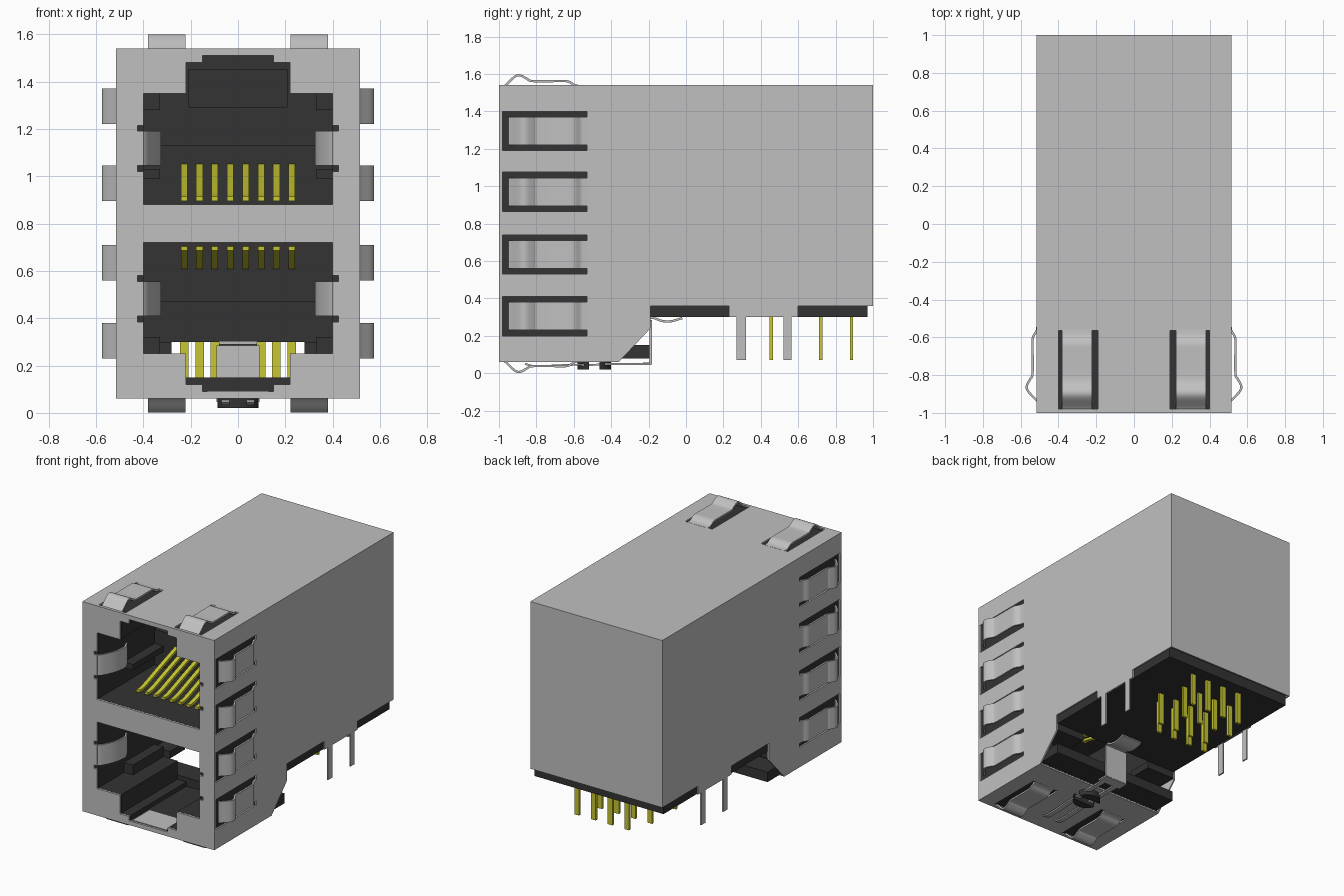
import bpy, bmesh, math
from mathutils import Vector
from mathutils.geometry import tessellate_polygon

if "Cube" in bpy.data.objects:
    bpy.data.objects.remove(bpy.data.objects["Cube"])


def material(name, rgb):
    m = bpy.data.materials.new(name)
    m.diffuse_color = (*rgb, 1)
    m.use_nodes = True
    m.node_tree.nodes["Principled BSDF"].inputs["Base Color"].default_value = m.diffuse_color
    return m


STEEL = material("shield_steel", (0.53, 0.53, 0.53))
BLACK = material("black_plastic", (0.033, 0.033, 0.033))
GOLD = material("gold_contact", (0.57, 0.57, 0.032))

# Maps profile coordinates (u, v) and depth w to x, y, z for each extrusion axis
AXES = {'x': lambda u, v, w: (w, u, v),
        'y': lambda u, v, w: (u, w, v),
        'z': lambda u, v, w: (u, v, w)}


def prism(name, loops, axis, lo, hi, mat, smooth=False):
    """Extrude an outline (first loop) with holes (other loops) along an axis."""
    place = AXES[axis]
    bm = bmesh.new()
    ends = [[], []]
    for loop in loops:
        rings = [[bm.verts.new(place(u, v, w)) for u, v in loop] for w in (lo, hi)]
        n = len(loop)
        for i in range(n):
            j = (i + 1) % n
            bm.faces.new((rings[0][i], rings[0][j], rings[1][j], rings[1][i]))
        ends[0] += rings[0]
        ends[1] += rings[1]
    tris = tessellate_polygon([[Vector((u, v, 0)) for u, v in lp] for lp in loops])
    for end in ends:
        for tri in tris:
            bm.faces.new([end[i] for i in tri])
    bmesh.ops.recalc_face_normals(bm, faces=bm.faces)
    mesh = bpy.data.meshes.new(name)
    bm.to_mesh(mesh)
    bm.free()
    mesh.materials.append(mat)
    ob = bpy.data.objects.new(name, mesh)
    bpy.context.collection.objects.link(ob)
    if smooth:
        bpy.ops.object.select_all(action='DESELECT')
        ob.select_set(True)
        bpy.context.view_layer.objects.active = ob
        bpy.ops.object.shade_smooth_by_angle(angle=math.radians(40))
    return ob


def rect(u0, u1, v0, v1):
    return [(u0, v0), (u1, v0), (u1, v1), (u0, v1)]


def box(name, x, y, z, mat):
    return prism(name, [rect(*x, *y)], 'z', *z, mat)


def ribbon(path, t=0.012, steps=4):
    """Smooth a path and give it thickness; returns a closed outline."""
    p = [Vector(q) for q in path]
    p = [2 * p[0] - p[1]] + p + [2 * p[-1] - p[-2]]
    pts = []
    for a, b, c, d in zip(p, p[1:], p[2:], p[3:]):
        for k in range(steps):
            s = k / steps
            pts.append(0.5 * (2 * b + (c - a) * s + (2 * a - 5 * b + 4 * c - d) * s * s
                              + (3 * b - a - 3 * c + d) * s ** 3))
    pts.append(p[-2])
    left, right = [], []
    for i, q in enumerate(pts):
        d = (pts[min(i + 1, len(pts) - 1)] - pts[max(i - 1, 0)]).normalized()
        n = Vector((-d.y, d.x)) * t / 2
        left.append(tuple(q + n))
        right.append(tuple(q - n))
    return left + right[::-1]


def flip(pts):
    """Mirror (u, z) points between the upper and lower port."""
    return [(u, 1.6 - z) for u, z in pts]


def port(ears):
    """Outline of the upper port opening."""
    half = [(.40, .88)]
    if ears:
        for z in (1.02, 1.19):
            half += [(.40, z), (.425, z), (.425, z + .025), (.40, z + .025)]
    half += [(.40, 1.35), (.22, 1.35), (.22, 1.48), (.15, 1.48), (.15, 1.51)]
    return half + [(-x, z) for x, z in half[::-1]]


# ---- Steel shield plates
prism("shield_front", [rect(-.515, .515, .06, 1.54), port(True), flip(port(True))],
      'y', -1, -.988, STEEL)
slot_z = [.20, .53, .865, 1.19]
side = [(-.99, .06), (-.36, .06), (-.19, .24), (-.19, .36), (.23, .36), (.23, .30),
        (.27, .30), (.27, .07), (.32, .07), (.32, .30), (.52, .30), (.52, .07),
        (.565, .07), (.565, .30), (.60, .30), (.60, .36), (1, .36), (1, 1.54), (-.99, 1.54)]
top_slots = [rect(a, a + .21, -.98, -.565) for a in (-.40, .19)]
for s, tag in ((1, "right"), (-1, "left")):
    prism("shield_" + tag, [side] + [rect(-.98, -.53, z, z + .21) for z in slot_z],
          'x', s * .505, s * .515, STEEL)
prism("shield_top", [rect(-.505, .505, -.99, .99)] + top_slots, 'z', 1.53, 1.54, STEEL)
prism("shield_bottom", [rect(-.505, .505, -.99, -.36)] + top_slots, 'z', .06, .07, STEEL)
box("shield_back", (-.505, .505), (.99, 1), (.36, 1.54), STEEL)

# ---- Outer grounding springs: (y, height above the shield face)
spring = [(-.53, -.005), (-.565, .0), (-.60, .02), (-.65, .022), (-.79, .022), (-.82, .034),
          (-.855, .052), (-.885, .046), (-.93, .004), (-.945, -.008)]
for s, tag in ((1, "right"), (-1, "left")):
    for i, z in enumerate(slot_z):
        prism(f"side_spring_{tag}_{i}", [ribbon([(s * (.515 + h), y) for y, h in spring])],
              'z', z + .03, z + .18, STEEL, True)
    upper = ribbon([(y - .03, 1.54 + h) for y, h in spring])
    a, b = sorted((s * .222, s * .38))
    prism("top_spring_" + tag, [upper], 'x', a, b, STEEL, True)
    prism("bottom_spring_" + tag, [flip(upper)], 'x', a, b, STEEL, True)
    # curved contact tabs bent into the ports
    tab = ribbon([(s * x, y) for x, y in
                  ((.405, -.994), (.385, -.97), (.35, -.90), (.333, -.83), (.335, -.78), (.36, -.73))])
    prism("upper_port_tab_" + tag, [tab], 'z', 1.045, 1.19, STEEL, True)
    prism("lower_port_tab_" + tag, [tab], 'z', .41, .555, STEEL, True)

# ---- Black housing: front frame, shortened rear frame, main block
prism("housing_front", [rect(-.504, .504, .071, 1.529), port(False), flip(port(False))],
      'y', -.987, -.36, BLACK)
rear = [(.504, .25), (.504, 1.529), (-.504, 1.529), (-.504, .25), (-.28, .25), (-.28, .30),
        (-.40, .30), (-.40, .72), (.40, .72), (.40, .30), (.28, .30), (.28, .25)]
prism("housing_rear", [rear, port(False)], 'y', -.36, -.19, BLACK)
box("housing_block", (-.504, .504), (-.19, .97), (.30, 1.529), BLACK)
box("housing_floor", (-.5, .5), (-.36, -.195), (.08, .15), BLACK)
box("upper_contact_carrier", (-.40, .40), (-.36, -.19), (.88, 1.13), BLACK)
box("lower_contact_carrier", (-.40, .40), (-.36, -.19), (.47, .72), BLACK)
box("upper_latch_stop", (-.21, .21), (-.40, -.19), (1.29, 1.45), BLACK)
for s, tag in ((1, "right"), (-1, "left")):
    x = sorted((s * .33, s * .40))
    for name, z in (("upper_guide", (1.28, 1.35)), ("upper_rail", (.99, 1.03)),
                    ("lower_guide", (.25, .32))):
        box(f"{name}_{tag}", x, (-.70, -.36), z, BLACK)

# ---- Gold contacts in the ports and solder pins below
xs = [-.2275 + .065 * i for i in range(8)]
contact = ribbon([(-.79, .905), (-.76, .905), (-.70, .92), (-.55, .975), (-.35, 1.045)], .018)
short = ribbon([(-.79, .905), (-.76, .905), (-.70, .92), (-.55, .95), (-.35, .985)], .018)
for i, x in enumerate(xs):
    prism(f"upper_contact_{i}", [contact], 'x', x - .014, x + .014, GOLD, True)
    prism(f"lower_contact_{i}", [flip(short)], 'x', x - .014, x + .014, GOLD, True)
for r, y in enumerate((.455, .55, .72, .885)):
    for i, x in enumerate(xs[r % 2::2]):
        box(f"solder_pin_{r}_{i}", (x - .018, x + .018), (y - .009, y + .009), (.07, .31), GOLD)

# ---- Grounding clip and locating peg under the front
box("clip_plate", (-.09, .09), (-.195, -.183), (.05, .285), STEEL)
prism("clip_curl", [ribbon([(-.19, .295), (-.17, .295), (-.13, .28), (-.08, .278), (-.02, .295)])],
      'x', -.08, .08, STEEL, True)
for s in (1, -1):
    a, b = sorted((s * .035, s * .07))
    prism("clip_arm", [ribbon([(-.185, .052), (-.30, .05), (-.40, .05), (-.50, .045), (-.62, .045),
                               (-.80, .038), (-.86, .05)], .01)], 'x', a, b, STEEL, True)
box("clip_bridge", (-.09, .09), (-.26, -.185), (.045, .056), STEEL)
box("latch_floor_tab", (-.13, .13), (-.985, -.80), (.088, .094), STEEL)
for k, tag in ((0, "rear"), (1, "front")):
    arc = [(.09 * math.cos(a), -.49 + .09 * math.sin(a))
           for a in (math.radians(18 + 180 * k + 12 * i) for i in range(13))]
    prism("locating_peg_" + tag, [arc], 'z', .02, .065, BLACK, True)
